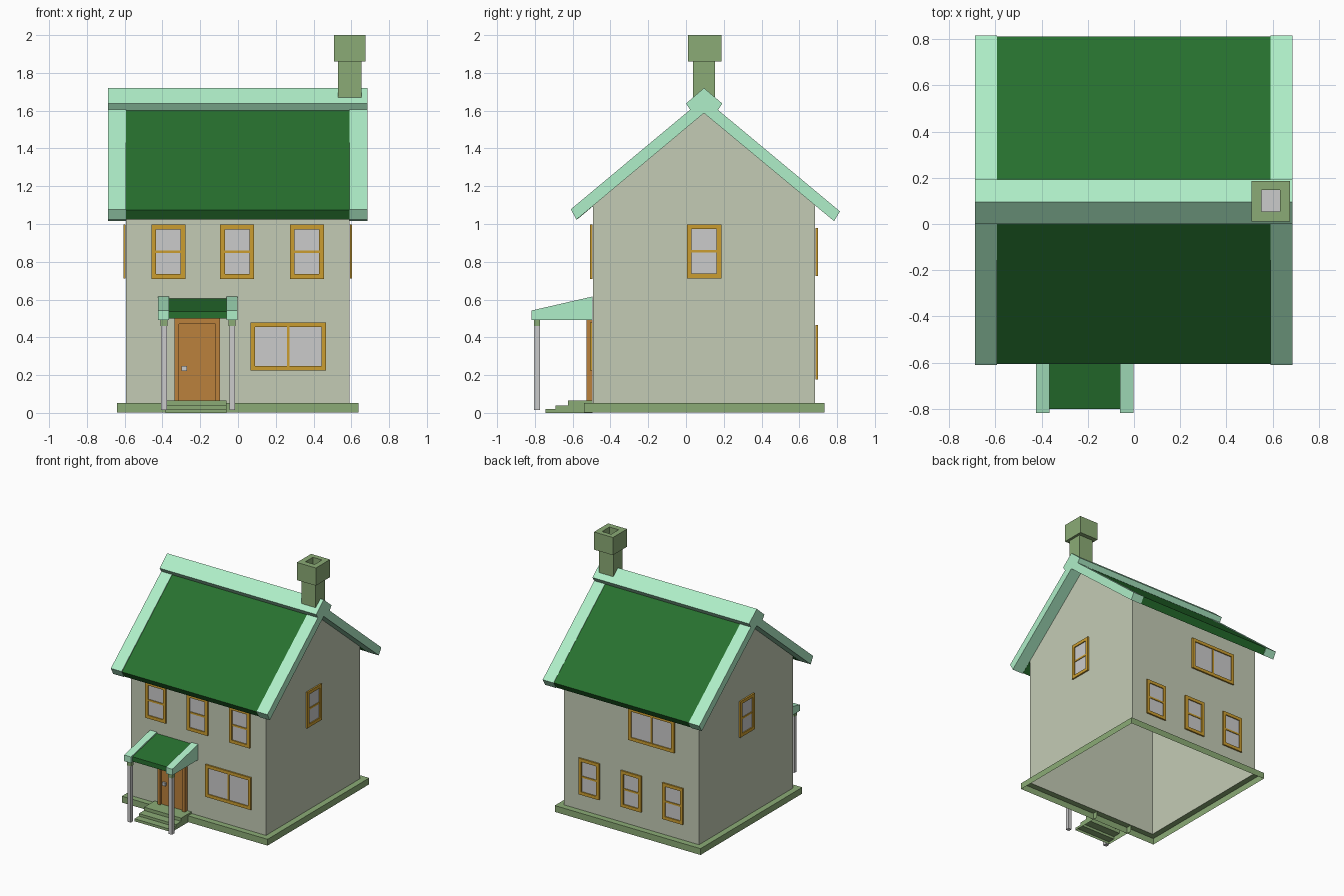
import bpy, bmesh, math
from mathutils import Matrix, Vector

if "Cube" in bpy.data.objects:
    bpy.data.objects.remove(bpy.data.objects["Cube"])


def material(name, rgb):
    m = bpy.data.materials.new(name)
    m.diffuse_color = (*rgb, 1)
    m.use_nodes = True
    m.node_tree.nodes["Principled BSDF"].inputs["Base Color"].default_value = m.diffuse_color
    return m


WALL = material("wall_paint", (0.55, 0.60, 0.46))
STONE = material("green_stone", (0.26, 0.41, 0.18))
ROOF = material("roof_green", (0.02, 0.163, 0.028))
TRIM = material("trim_mint", (0.43, 0.86, 0.58))
FRAME = material("window_wood", (0.60, 0.34, 0.03))
DOOR = material("door_wood", (0.50, 0.22, 0.045))


def finish(name, bm, mat=None, matrix=None):
    if matrix:
        bm.transform(matrix)
    me = bpy.data.meshes.new(name)
    bm.to_mesh(me)
    bm.free()
    if mat:
        me.materials.append(mat)
    ob = bpy.data.objects.new(name, me)
    bpy.context.collection.objects.link(ob)
    return ob


def boxes(name, spans, mat=None, matrix=None):
    """Each span is (x0, x1, y0, y1, z0, z1)."""
    bm = bmesh.new()
    for x0, x1, y0, y1, z0, z1 in spans:
        m = Matrix.Translation(((x0 + x1) / 2, (y0 + y1) / 2, (z0 + z1) / 2))
        m = m @ Matrix.Diagonal((x1 - x0, y1 - y0, z1 - z0, 1))
        bmesh.ops.create_cube(bm, size=1, matrix=m)
    return finish(name, bm, mat, matrix)


def extrude(name, profile, x0, x1, mat, drop=()):
    """Sweep a (y, z) profile along x; drop lists profile edges left open."""
    bm = bmesh.new()
    a = [bm.verts.new((x0, y, z)) for y, z in profile]
    b = [bm.verts.new((x1, y, z)) for y, z in profile]
    bm.faces.new(a)
    bm.faces.new(b[::-1])
    n = len(profile)
    for i in range(n):
        if i not in drop:
            j = (i + 1) % n
            bm.faces.new((a[i], b[i], b[j], a[j]))
    bmesh.ops.recalc_face_normals(bm, faces=bm.faces)
    return finish(name, bm, mat)


def rings(name, loops, mat):
    """Skin rectangular loops (x0, x1, y0, y1, z) in order."""
    bm = bmesh.new()
    vs = [[bm.verts.new(p) for p in ((x0, y0, z), (x1, y0, z), (x1, y1, z), (x0, y1, z))]
          for x0, x1, y0, y1, z in loops]
    for a, b in zip(vs, vs[1:]):
        for i in range(4):
            j = (i + 1) % 4
            bm.faces.new((a[i], a[j], b[j], b[i]))
    return finish(name, bm, mat)


def window(name, pos, w, h, turn, upright=False):
    """Framed window, facing -y before being turned about z."""
    m = Matrix.Translation(Vector(pos)) @ Matrix.Rotation(math.radians(turn), 4, 'Z')
    x, z, t, d, e = w / 2, h / 2, 0.025, -0.014, -0.002
    bar = (-0.007, 0.007, -0.011, e, -z + t, z - t) if upright else \
          (-x + t, x - t, -0.011, e, -0.007, 0.007)
    boxes(name + "_frame", [(-x, -x + t, d, e, -z, z), (x - t, x, d, e, -z, z),
                            (-x + t, x - t, d, e, -z, -z + t),
                            (-x + t, x - t, d, e, z - t, z), bar], FRAME, m)
    boxes(name + "_glass", [(-x + t, x - t, -0.006, e, -z + t, z - t)], None, m)


# Walls with gables, open below and under the roof
X0, X1, Y0, Y1, YC = -0.593, 0.59, -0.493, 0.684, 0.095
F = Y0 - 0.002  # back of parts mounted on the front wall
extrude("walls", [(Y0, 0.052), (Y1, 0.052), (Y1, 1.10), (YC, 1.588), (Y0, 1.10)],
        X0, X1, WALL, drop=(0, 2, 3))
# Plinth skirt, hollow underneath
rings("plinth", [(-0.64, 0.637, -0.54, 0.732, 0.002), (-0.64, 0.637, -0.54, 0.732, 0.052),
                 (X0, X1, Y0, Y1, 0.052)], STONE)

# Main roof, gable trims and ridge cap
extrude("roof_panels", [(-0.575, 1.025), (YC, 1.588), (0.782, 1.018), (0.812, 1.067),
                        (YC, 1.661), (-0.605, 1.073)], X0, X1, ROOF)
for side, a, b in (("left", -0.687, X0), ("right", X1, 0.685)):
    extrude("roof_trim_" + side, [(-0.58, 1.023), (YC, 1.587), (0.784, 1.015), (0.815, 1.067),
                                  (YC, 1.666), (-0.61, 1.078)], a, b, TRIM)
extrude("ridge_cap", [(0.0, 1.638), (YC, 1.72), (0.192, 1.638), (0.168, 1.602),
                      (YC, 1.662), (0.024, 1.602)], -0.687, 0.685, TRIM)

# Chimney shaft, wide cap and flue
rings("chimney", [(0.53, 0.655, 0.037, 0.153, 1.60), (0.53, 0.655, 0.037, 0.153, 1.86),
                  (0.509, 0.675, 0.01, 0.187, 1.86), (0.509, 0.675, 0.01, 0.187, 2.0),
                  (0.552, 0.632, 0.055, 0.148, 2.0), (0.552, 0.632, 0.055, 0.148, 1.76)], STONE)
boxes("flue_floor", [(0.552, 0.632, 0.055, 0.148, 1.75, 1.76)])

# Windows: three in a row front and back, one on each side, one wide front and back
for i, x in enumerate((-0.369, -0.004, 0.365)):
    window(f"front_window_{i}", (x, Y0, 0.853), 0.18, 0.287, 0)
    window(f"back_window_{i}", (x, Y1, 0.321), 0.18, 0.287, 180)
window("front_wide_window", (0.266, Y0, 0.352), 0.40, 0.255, 0, True)
window("back_wide_window", (-0.182, Y1, 0.852), 0.40, 0.255, 180, True)
window("right_window", (X1, 0.096, 0.855), 0.182, 0.285, 90)
window("left_window", (X0, 0.096, 0.855), 0.182, 0.285, -90)

# Door with surround and knob
boxes("door_surround", [(-0.337, -0.313, -0.528, F, 0.054, 0.5),
                        (-0.12, -0.096, -0.528, F, 0.054, 0.5),
                        (-0.313, -0.12, -0.528, F, 0.47, 0.5)], DOOR)
boxes("door", [(-0.313, -0.12, -0.51, F, 0.054, 0.47)], DOOR)
boxes("door_knob", [(-0.298, -0.27, -0.526, -0.51, 0.223, 0.248)])

# Steps, open underneath
extrude("steps", [(-0.745, 0), (-0.745, 0.02), (-0.69, 0.02), (-0.69, 0.04), (-0.625, 0.04),
                  (-0.625, 0.066), (F, 0.066), (F, 0)], -0.385, -0.06, STONE, drop=(6, 7))

# Porch roof and trims
extrude("porch_roof", [(-0.80, 0.5), (-0.80, 0.537), (F, 0.605), (F, 0.5)],
        -0.365, -0.06, ROOF)
for side, a, b in (("left", -0.424, -0.365), ("right", -0.06, -0.003)):
    extrude("porch_trim_" + side, [(-0.818, 0.493), (-0.818, 0.542), (F, 0.616), (F, 0.493)],
            a, b, TRIM)

# Porch posts with capitals
for side, x in (("left", -0.392), ("right", -0.031)):
    boxes("porch_post_" + side, [(x - 0.015, x + 0.015, -0.804, -0.774, 0.014, 0.462)])
    boxes("post_capital_" + side, [(x - 0.018, x + 0.018, -0.805, -0.772, 0.46, 0.495)], STONE)
